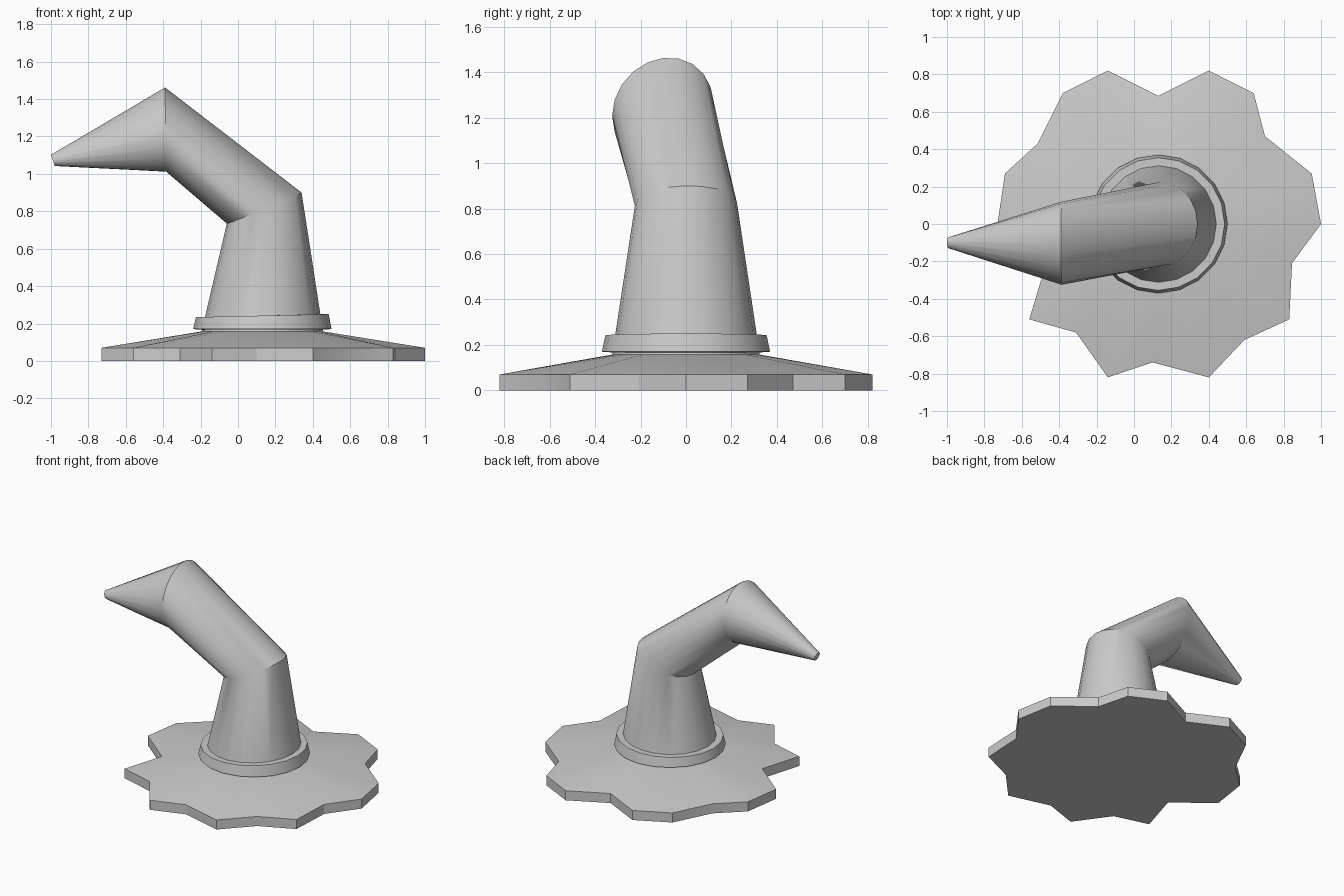
import bpy, bmesh, math
from mathutils import Vector

if "Cube" in bpy.data.objects:
    bpy.data.objects.remove(bpy.data.objects["Cube"])

N = 20
CX = 0.13


def ring(center, u, v):
    """Elliptical loop of N points from a centre and two half axes."""
    c, u, v = Vector(center), Vector(u), Vector(v)
    return [c + u * math.cos(2 * math.pi * i / N) + v * math.sin(2 * math.pi * i / N)
            for i in range(N)]


def circle(r, z, tilt=0.0):
    return ring((CX, 0, z), (r, 0, tilt), (0, r, 0))


def loft(name, rings, closed=False):
    """Skin consecutive rings; cap the ends, or join last to first."""
    bm = bmesh.new()
    loops = [[bm.verts.new(p) for p in r] for r in rings]
    pairs = list(zip(loops, loops[1:]))
    if closed:
        pairs.append((loops[-1], loops[0]))
    else:
        bm.faces.new(loops[0])
        bm.faces.new(loops[-1])
    for a, b in pairs:
        for i in range(N):
            j = (i + 1) % N
            bm.faces.new((a[i], a[j], b[j], b[i]))
    bmesh.ops.recalc_face_normals(bm, faces=bm.faces)
    mesh = bpy.data.meshes.new(name)
    bm.to_mesh(mesh)
    bm.free()
    ob = bpy.data.objects.new(name, mesh)
    bpy.context.collection.objects.link(ob)
    bpy.ops.object.select_all(action='DESELECT')
    ob.select_set(True)
    bpy.context.view_layer.objects.active = ob
    bpy.ops.object.shade_smooth_by_angle(angle=math.radians(30))
    return ob


# Ragged brim, outline listed counter-clockwise from +x
outline = [(1.0, 0), (.95, .27), (.70, .47), (.64, .70), (.40, .82),
           (.13, .685), (-.14, .82), (-.38, .70), (-.515, .43), (-.69, .27),
           (-.73, 0), (-.47, -.21), (-.56, -.51), (-.31, -.58), (-.14, -.82),
           (.10, -.74), (.40, -.82), (.59, -.62), (.83, -.51), (.845, -.21)]
loft("brim", [[Vector((x, y, 0)) for x, y in outline],
              [Vector((x, y, 0.07)) for x, y in outline],
              circle(0.31, 0.16)])

# Hat band around the base of the crown
loft("band", [circle(0.30, 0.165), circle(0.37, 0.17),
              circle(0.355, 0.242, 0.008), circle(0.30, 0.242, 0.008)], closed=True)

# Crooked crown bending twice toward -x
loft("crown", [
    circle(0.325, 0.155),
    ring((0.14, 0, 0.817), (0.20, 0, 0.083), (0, 0.225, 0.005)),
    ring((-0.387, -0.103, 1.237), (-0.003, 0, 0.225), (0, 0.222, 0.03)),
    ring((-0.99, -0.10, 1.072), (-0.01, 0, 0.03), (0, 0.03, 0)),
])
